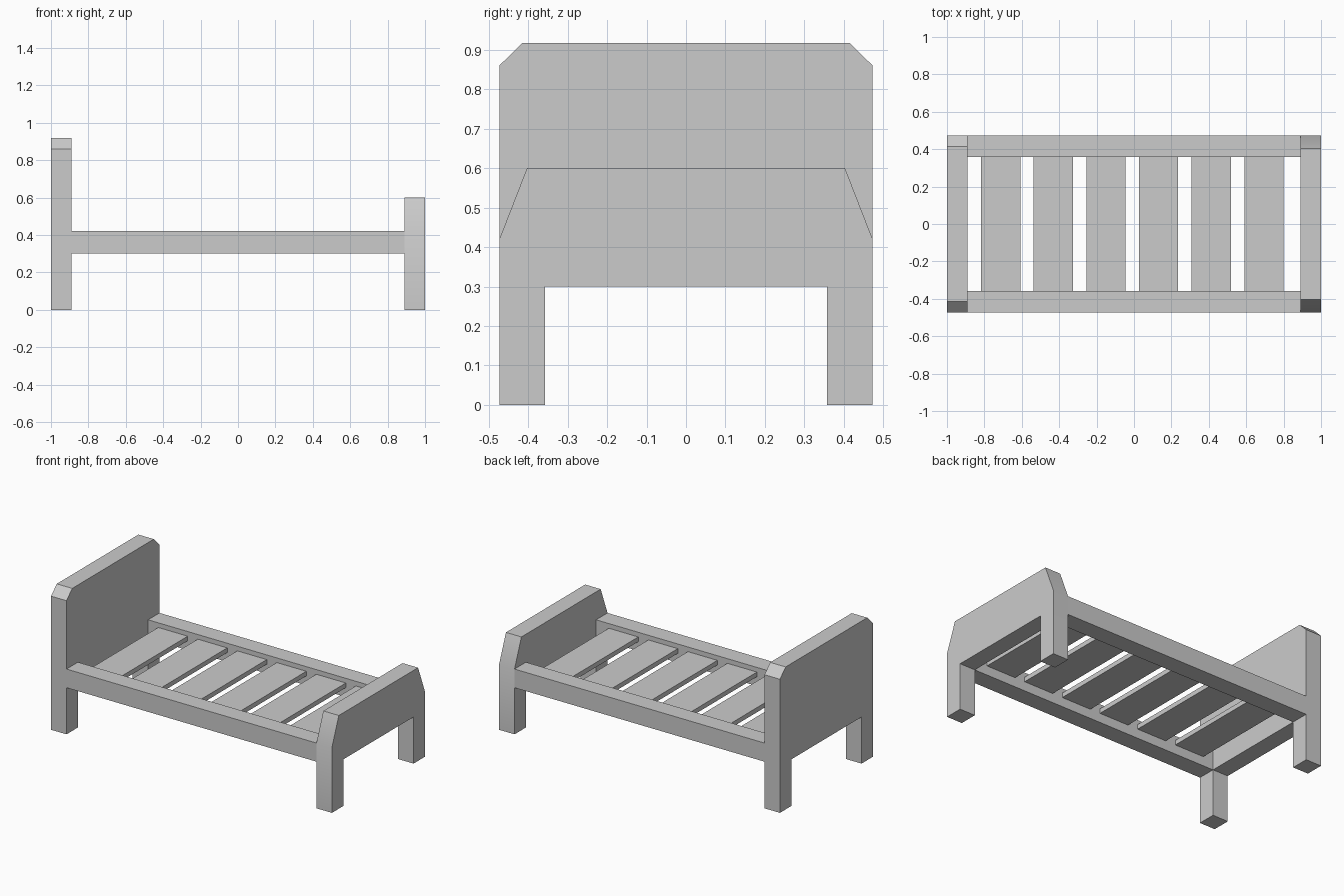
import bpy, bmesh, math

if "Cube" in bpy.data.objects:
    bpy.data.objects.remove(bpy.data.objects["Cube"])

HALF_W, LEG_IN, RAIL_LO, RAIL_HI = 0.473, 0.357, 0.30, 0.42
BOARD_T = 0.11


def add_object(name, bm):
    bmesh.ops.recalc_face_normals(bm, faces=bm.faces)
    mesh = bpy.data.meshes.new(name)
    bm.to_mesh(mesh)
    bm.free()
    obj = bpy.data.objects.new(name, mesh)
    bpy.context.collection.objects.link(obj)
    return obj


def box(name, x0, x1, y0, y1, z0, z1):
    bm = bmesh.new()
    bmesh.ops.create_cube(bm, size=1)
    for v in bm.verts:
        v.co = ((x0 + x1) / 2 + v.co.x * (x1 - x0),
                (y0 + y1) / 2 + v.co.y * (y1 - y0),
                (z0 + z1) / 2 + v.co.z * (z1 - z0))
    return add_object(name, bm)


def end_board(name, x0, shoulder_z, top_y, top_z):
    # Half outline in y/z, mirrored, then extruded along x; legs are included
    half = [(LEG_IN, RAIL_LO), (LEG_IN, 0), (HALF_W, 0), (HALF_W, shoulder_z), (top_y, top_z)]
    outline = half + [(-y, z) for y, z in reversed(half)]
    bm = bmesh.new()
    face = bm.faces.new([bm.verts.new((x0, y, z)) for y, z in outline])
    ext = bmesh.ops.extrude_face_region(bm, geom=[face])
    moved = [g for g in ext["geom"] if isinstance(g, bmesh.types.BMVert)]
    bmesh.ops.translate(bm, verts=moved, vec=(BOARD_T, 0, 0))
    obj = add_object(name, bm)
    bpy.ops.object.select_all(action='DESELECT')
    obj.select_set(True)
    bpy.context.view_layer.objects.active = obj
    bpy.ops.object.shade_smooth_by_angle(angle=math.radians(30))
    return obj


# Headboard and footboard with their legs
end_board("headboard", -1.0, 0.86, 0.415, 0.917)
end_board("footboard", 1.0 - BOARD_T, 0.42, 0.403, 0.60)

# Side rails
for side, y0, y1 in (("front", -HALF_W, -LEG_IN), ("back", LEG_IN, HALF_W)):
    box(side + "_rail", -1 + BOARD_T, 1 - BOARD_T, y0, y1, RAIL_LO, RAIL_HI)

# Slats between the rails
for i in range(6):
    cx = -0.713 + i * 0.2815
    box(f"slat_{i + 1}", cx - 0.105, cx + 0.105, -LEG_IN, LEG_IN, 0.36, 0.39)
